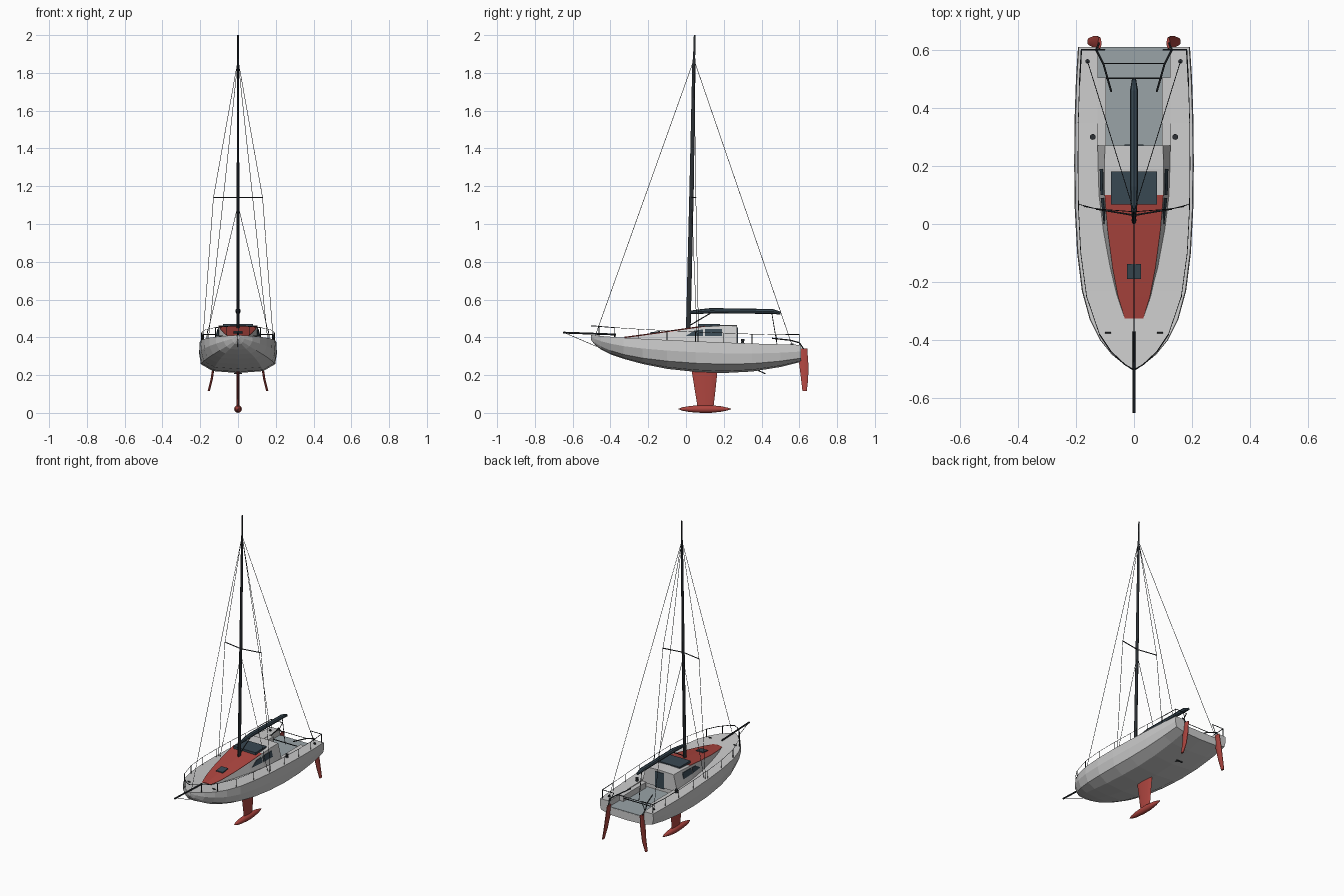
import bpy, bmesh, math
from mathutils import Vector

if "Cube" in bpy.data.objects:
    bpy.data.objects.remove(bpy.data.objects["Cube"])

def mat(name, rgb):
    m = bpy.data.materials.new(name)
    m.diffuse_color = (*rgb, 1)
    m.use_nodes = True
    m.node_tree.nodes["Principled BSDF"].inputs["Base Color"].default_value = m.diffuse_color
    return m

RED = mat("red", (0.42, 0.06, 0.05))
DARK = mat("dark", (0.025, 0.03, 0.035))
GLASS = mat("glass", (0.04, 0.065, 0.085))
SOLE = mat("sole", (0.32, 0.37, 0.39))

def finish(bm, name, m=None, mirror=False, smooth=False):
    bmesh.ops.recalc_face_normals(bm, faces=bm.faces)
    me = bpy.data.meshes.new(name)
    bm.to_mesh(me)
    bm.free()
    ob = bpy.data.objects.new(name, me)
    bpy.context.collection.objects.link(ob)
    if m:
        me.materials.append(m)
    if mirror:
        ob.modifiers.new("Mirror", 'MIRROR').use_mirror_merge = False
    if smooth:
        bpy.ops.object.select_all(action='DESELECT')
        ob.select_set(True)
        bpy.context.view_layer.objects.active = ob
        bpy.ops.object.shade_smooth_by_angle(angle=math.radians(40))
    return ob

def loft(name, rings, m=None, **kw):
    bm = bmesh.new()
    vs = [[bm.verts.new(p) for p in r] for r in rings]
    n = len(rings[0])
    for a, b in zip(vs, vs[1:]):
        for i in range(n):
            bm.faces.new((a[i], a[(i + 1) % n], b[(i + 1) % n], b[i]))
    bm.faces.new(vs[0])
    bm.faces.new(vs[-1])
    return finish(bm, name, m, **kw)

def oval(c, u, v, n=10):
    c, u, v = Vector(c), Vector(u), Vector(v)
    return [c + u * math.cos(2 * math.pi * i / n) + v * math.sin(2 * math.pi * i / n) for i in range(n)]

def box(name, x, y, z, m=None, mirror=False):
    return loft(name, [[(x[0], y[0], k), (x[1], y[0], k), (x[1], y[1], k), (x[0], y[1], k)] for k in z],
                m, mirror=mirror)

def rods(name, paths, r, m=DARK, both=True, n=6):
    bm = bmesh.new()
    for path in paths:
        for sx in ((1, -1) if both else (1,)):
            pts = [Vector((p[0] * sx, p[1], p[2])) for p in path]
            for a, b in zip(pts, pts[1:]):
                d = b - a
                u = d.orthogonal().normalized() * r
                v = d.cross(u).normalized() * r
                ra, rb = ([bm.verts.new(p) for p in oval(c, u, v, n)] for c in (a, b))
                for i in range(n):
                    bm.faces.new((ra[i], ra[(i + 1) % n], rb[(i + 1) % n], rb[i]))
                bm.faces.new(ra)
                bm.faces.new(rb)
    return finish(bm, name, m)

def sample(tab, y):
    for a, b in zip(tab, tab[1:]):
        if y <= b[0]:
            t = max(0, (y - a[0]) / (b[0] - a[0]))
            return [p + (q - p) * t for p, q in zip(a, b)]
    return list(tab[-1])

# Hull stations: y, half beam, sheer z, chine z, chine fraction, keel z
HULL = [(-.502, .008, .412, .396, .8, .386), (-.485, .032, .410, .375, .8, .363),
        (-.45, .075, .407, .352, .82, .335), (-.40, .115, .403, .330, .85, .310),
        (-.33, .150, .398, .309, .88, .286), (-.23, .177, .392, .290, .91, .259),
        (-.10, .193, .386, .274, .94, .233), (.05, .201, .379, .263, .96, .217),
        (.20, .203, .373, .258, .97, .211), (.35, .202, .367, .261, .97, .219),
        (.50, .197, .363, .274, .97, .243), (.61, .190, .360, .290, .97, .270)]

def section(y, b, s, c, f, k):
    half = [(b, s), (b * 1.015, s + (c - s) * .5), (b * f, c), (b * f * .68, k + (c - k) * .22)]
    return ([(x, y, z) for x, z in half] + [(0, y, k)] + [(-x, y, z) for x, z in half[::-1]])

hull = loft("hull", [section(*s) for s in HULL])

# Cockpit well cut out through the transom
cutter = box("cockpit_cutter", (-.125, .125), (.25, .7), (.322, .6))
cutter.hide_render = True
mod = hull.modifiers.new("Cockpit", 'BOOLEAN')
mod.object, mod.operation, mod.solver = cutter, 'DIFFERENCE', 'EXACT'
bpy.context.view_layer.objects.active = hull
bpy.ops.object.modifier_apply(modifier="Cockpit")
bpy.data.objects.remove(cutter)
box("cockpit_sole", (-.124, .124), (.26, .609), (.318, .325), SOLE)
box("cockpit_bench", (.097, .126), (.27, .505), (.32, .362), mirror=True)

# Cabin stations: y, base half width, roof half width, roof z
CABIN = [(-.325, .040, .032, .400), (-.25, .064, .055, .410), (-.15, .090, .074, .424),
         (-.02, .113, .091, .443), (.10, .126, .101, .460), (.19, .128, .102, .466), (.27, .127, .100, .465)]
BASE = .355
loft("cabin", [[(b, y, BASE), (t, y, z - .004), (0, y, z), (-t, y, z - .004), (-b, y, BASE)]
               for y, b, t, z in CABIN])
loft("red_coachroof", [[(t, y, z - .006), (t, y, z - .001), (0, y, z + .003), (-t, y, z - .001),
                        (-t, y, z - .006), (0, y, z - .002)] for y, b, t, z in CABIN[:5]], RED)

# Cabin windows, set against the sloping sides
def window(name, pts):
    rings = []
    for off in (-.004, .003):
        ring = []
        for y, z in pts:
            _, b, t, top = sample(CABIN, y)
            ring.append((b + (t - b) * (z - BASE) / (top - .004 - BASE) + off, y, z))
        rings.append(ring)
    loft(name, rings, GLASS, mirror=True)

window("front_window", [(.0, .408), (.09, .408), (.09, .442), (.045, .436)])
window("rear_window", [(.10, .408), (.19, .408), (.19, .445), (.10, .443)])
box("skylight", (-.08, .08), (.067, .18), (.455, .471), GLASS)
box("companionway_door", (-.032, .032), (.265, .274), (.35, .452), GLASS)

def roof_panel(name, w, y0, y1):
    rings = [[(sx, y, sample(CABIN, y)[3] + dz) for sx in (w, -w) for dz in
              ((-.003, .008) if sx > 0 else (.008, -.003))] for y in (y0, y1)]
    loft(name, rings, GLASS)

roof_panel("forward_hatch", .024, -.19, -.137)

# Mast, boom and bowsprit
MAST = [(.012, .44, .008, .013), (.03, 1.2, .007, .012), (.042, 1.86, .005, .009),
        (.043, 1.88, .004, .006), (.046, 2.0, .004, .005)]
loft("mast", [oval((0, y, z), (rx, 0, 0), (0, ry, 0)) for y, z, rx, ry in MAST], DARK, smooth=True)
BOOM = [(.015, .532, .007, .008), (.06, .535, .011, .012), (.13, .541, .014, .014),
        (.46, .537, .014, .013), (.50, .528, .007, .008)]
loft("boom", [oval((0, y, z), (rx, 0, 0), (0, 0, rz), 8) for y, z, rx, rz in BOOM], GLASS)
rods("bowsprit", [[(0, -.65, .425), (0, -.37, .415)]], .005, both=False, n=8)
rods("boom_vang", [[(0, .015, .46), (0, .13, .528)]], .003, both=False)
rods("mainsheet", [[(0, .455, .525), (0, .485, .345)]], .002, both=False)

# Standing rigging
TOP = (0, .042, 1.87)
TIP = (.13, .052, 1.14)
rods("spreader", [[(0, .03, 1.14), TIP]], .003)
rods("shroud", [[TOP, TIP, (.187, .067, .378)], [(0, .03, 1.10), (.172, .06, .378)],
                [TOP, (.16, .56, .362)]], .0014, n=5)
rods("forestay", [[TOP, (0, -.48, .41)], [(0, -.64, .423), (0, -.47, .35)]], .0014, both=False, n=5)

# Lifelines, stanchions and pulpits along the deck edge
def edge(y, h=0):
    _, b, s, *_ = sample(HULL, y)
    return (b * .95, y, s + h)

posts = [-.38, -.25, -.1, .05, .2, .35, .48]
rods("stanchion", [[edge(y, -.003), edge(y, .05)] for y in posts], .002)
rods("lifeline", [[edge(y, .05) for y in posts]], .0012, n=5)
rods("bow_pulpit", [[edge(y, .05) for y in (-.38, -.44, -.485)] + [(0, -.502, .46)],
                    [edge(-.46, -.003), edge(-.46, .05)]], .0022)
rods("stern_pulpit", [[edge(.48, .05), edge(.60, .055), (.10, .60, .415), (.128, .60, .355)],
                      [edge(.60, -.003), edge(.60, .055)]], .0022)

# Winches and cleats
loft("winch", [oval((.142, .30, z), (r, 0, 0), (0, r, 0), 12)
               for z, r in ((.36, .010), (.378, .007), (.383, .010), (.39, .010))], DARK, mirror=True)
rods("cleat", [[(.08, -.375, .407), (.10, -.375, .407)], [(.09, -.375, .398), (.09, -.375, .407)]], .003)
loft("chainplate", [oval((.16, .56, z), (.008, 0, 0), (0, .008, 0), 8) for z in (.355, .368)],
     DARK, mirror=True)

# Keel fin and bulb
loft("keel_fin", [oval((0, (a + b) / 2, z), (.007, 0, 0), (0, (b - a) / 2, 0), 12)
                  for z, a, b in ((.235, .028, .168), (.13, .045, .157), (.025, .062, .145))], RED, smooth=True)
BULB = [(-.04, .001), (-.02, .009), (.02, .016), (.08, .0205), (.13, .0205), (.19, .014), (.225, .006), (.24, .001)]
loft("keel_bulb", [oval((0, y, .0205), (r, 0, 0), (0, 0, r), 12) for y, r in BULB], RED, smooth=True)

# Twin rudders with tillers and a linking bar
RUDDER = [(.34, .118, .603, .643), (.26, .127, .598, .649), (.18, .139, .608, .648), (.115, .155, .616, .640)]
loft("rudder", [oval((x, (a + b) / 2, z), (.006, 0, 0), (0, (b - a) / 2, 0)) for z, x, a, b in RUDDER],
     RED, mirror=True, smooth=True)
rods("tiller", [[(.12, .625, .335), (.13, .60, .372), (.105, .55, .385), (.078, .455, .395)]], .0035)
rods("tiller_link", [[(-.105, .553, .385), (.105, .553, .385)]], .002, both=False)
rods("mainsheet_track", [[(-.10, .502, .345), (.10, .502, .345)]], .003, both=False)

# Propeller shaft and blades
rods("propeller_shaft", [[(0, .35, .24), (0, .42, .207)]], .003, both=False)
box("propeller_blade", (-.022, .022), (.414, .419), (.205, .212), DARK)
